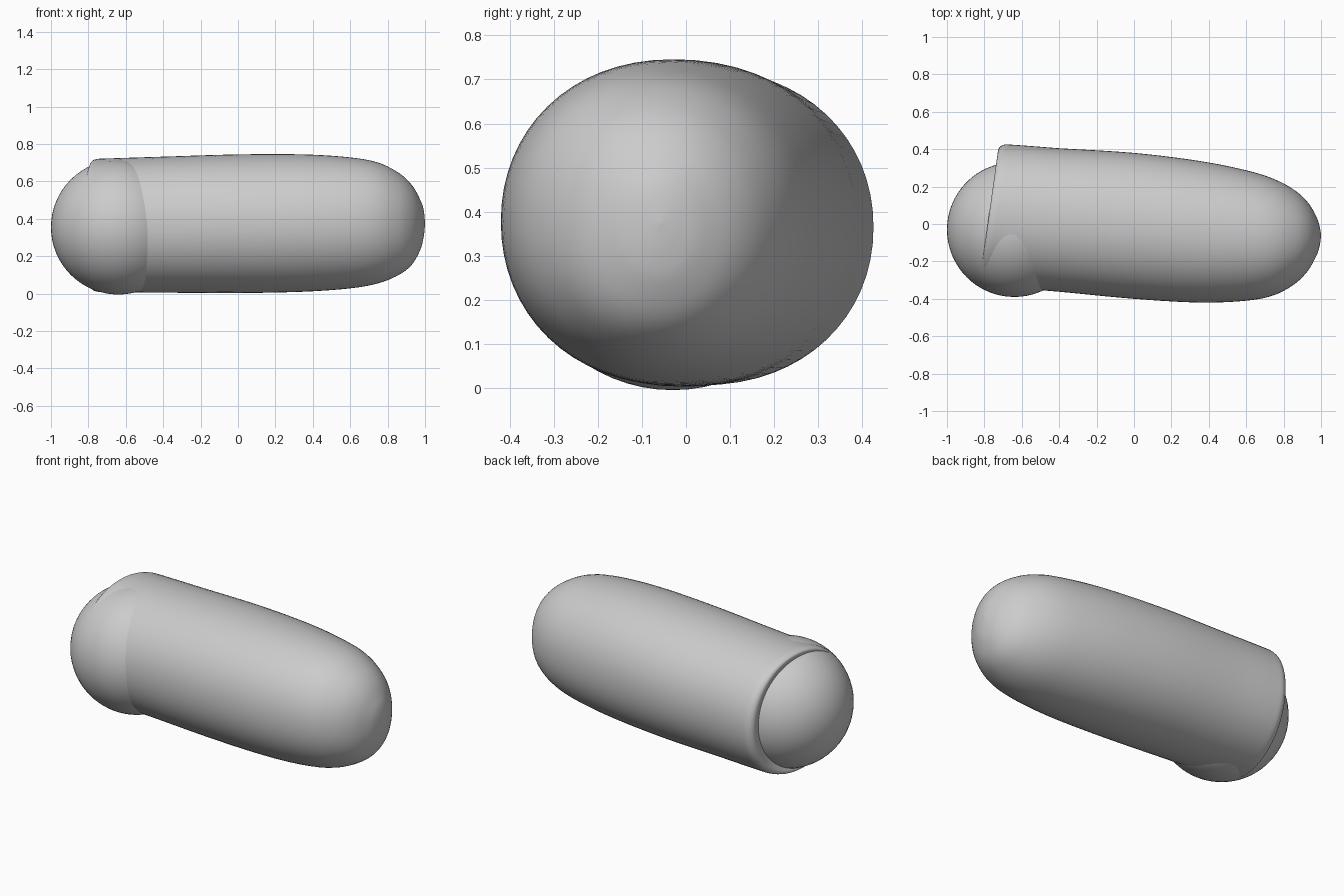
import bpy, bmesh, math
from mathutils import Vector

cube = bpy.data.objects.get("Cube")
if cube:
    bpy.data.objects.remove(cube)

grey = bpy.data.materials.new("light_grey")
grey.use_nodes = True
colour = (0.6, 0.6, 0.6, 1)
grey.diffuse_color = colour
grey.node_tree.nodes["Principled BSDF"].inputs["Base Color"].default_value = colour

SIDES = 64
STEPS = 5


def spline(a, b, c, d, t):
    """Smooth curve between b and c."""
    return 0.5 * (2 * b + (c - a) * t + (2 * a - 5 * b + 4 * c - d) * t * t
                  + (3 * b - a - 3 * c + d) * t ** 3)


def finish(bm, name):
    bmesh.ops.recalc_face_normals(bm, faces=bm.faces)
    mesh = bpy.data.meshes.new(name)
    bm.to_mesh(mesh)
    bm.free()
    mesh.materials.append(grey)
    mesh.shade_smooth()
    obj = bpy.data.objects.new(name, mesh)
    bpy.context.collection.objects.link(obj)
    return obj


# Body outline: x, front y, back y, bottom z, top z
stations = [Vector(s) for s in (
    (-0.72, -0.20, 0.29, 0.13, 0.60),
    (-0.765, -0.28, 0.37, 0.05, 0.68),
    (-0.775, -0.31, 0.40, 0.022, 0.708),
    (-0.75, -0.33, 0.423, 0.010, 0.72),
    (-0.68, -0.335, 0.423, 0.007, 0.723),
    (-0.40, -0.362, 0.405, 0.005, 0.732),
    (0.0, -0.40, 0.38, 0.003, 0.744),
    (0.35, -0.42, 0.337, 0.010, 0.744),
    (0.60, -0.41, 0.287, 0.028, 0.728),
    (0.75, -0.38, 0.24, 0.055, 0.70),
    (0.86, -0.32, 0.18, 0.10, 0.645),
    (0.93, -0.25, 0.115, 0.155, 0.58),
    (0.975, -0.17, 0.04, 0.235, 0.50),
    (0.993, -0.115, -0.015, 0.305, 0.445),
    (1.0, -0.062, -0.058, 0.373, 0.377),
)]


def ring(bm, station):
    x, y0, y1, z0, z1 = station
    tilt = 0.14 * max(0, min(1, (-0.4 - x) / 0.35))  # slanted open end
    verts = []
    for i in range(SIDES):
        a = math.tau * i / SIDES
        c, s = (math.copysign(abs(v) ** 0.96, v) for v in (math.cos(a), math.sin(a)))
        dy = c * (y1 - y0) / 2
        verts.append(bm.verts.new((x + tilt * dy, (y0 + y1) / 2 + dy,
                                   (z0 + z1) / 2 + s * (z1 - z0) / 2)))
    return verts


bm = bmesh.new()
last = len(stations) - 1
rings = []
for i in range(last):
    a, b, c, d = (stations[max(0, min(last, j))] for j in range(i - 1, i + 3))
    rings += [ring(bm, spline(a, b, c, d, k / STEPS)) for k in range(STEPS)]
rings.append(ring(bm, stations[last]))
for p, q in zip(rings, rings[1:]):
    for i in range(SIDES):
        j = (i + 1) % SIDES
        bm.faces.new((p[i], p[j], q[j], q[i]))
bm.faces.new(rings[0])
bm.faces.new(rings[-1])
finish(bm, "tapered_body")

# Ball set into the open end
bm = bmesh.new()
bmesh.ops.create_uvsphere(bm, u_segments=64, v_segments=32, radius=0.36)
ball = finish(bm, "end_ball")
ball.location = (-0.64, -0.03, 0.355)
